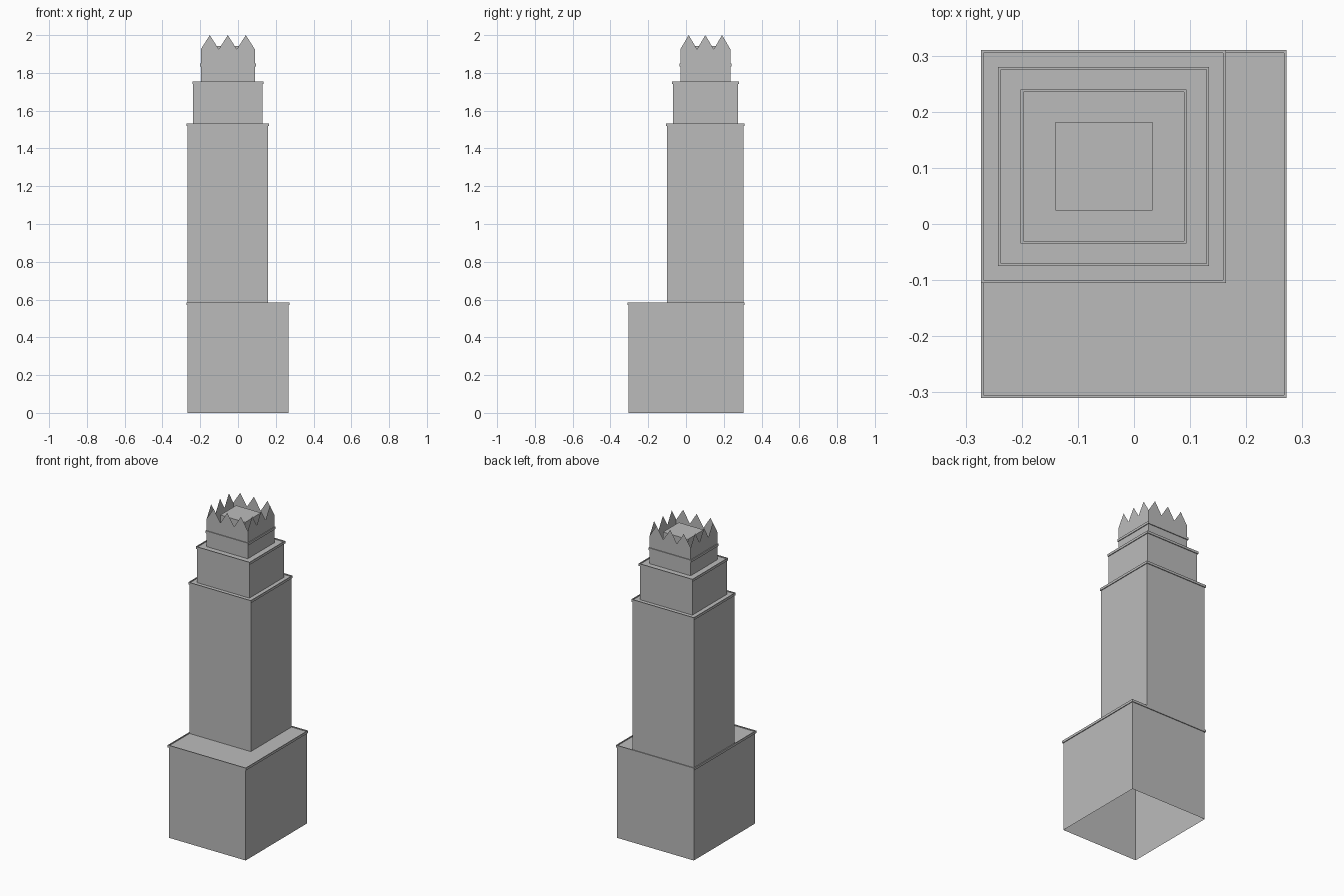
import bpy
import bmesh

if "Cube" in bpy.data.objects:
    bpy.data.objects.remove(bpy.data.objects["Cube"])

stone = bpy.data.materials.new("stone grey")
stone.use_nodes = True
GREY = (0.5, 0.5, 0.5, 1)
stone.diffuse_color = GREY
stone.node_tree.nodes["Principled BSDF"].inputs["Base Color"].default_value = GREY


def finish(name, bm):
    mesh = bpy.data.meshes.new(name)
    bm.to_mesh(mesh)
    bm.free()
    mesh.materials.append(stone)
    obj = bpy.data.objects.new(name, mesh)
    bpy.context.scene.collection.objects.link(obj)
    return obj


def corners(rect, inset):
    x0, x1, y0, y1 = rect
    x0, x1, y0, y1 = x0 + inset, x1 - inset, y0 + inset, y1 - inset
    return [(x0, y0), (x1, y0), (x1, y1), (x0, y1)]


def loft(name, rect, steps, cap=True):
    """Join rectangular loops given as (inset, height), optionally capping the last."""
    bm = bmesh.new()
    loops = [[bm.verts.new((x, y, z)) for x, y in corners(rect, inset)] for inset, z in steps]
    for low, high in zip(loops, loops[1:]):
        for i in range(4):
            j = (i + 1) % 4
            bm.faces.new((low[i], low[j], high[j], high[i]))
    if cap:
        bm.faces.new(loops[-1])
    return finish(name, bm)


INSET = 0.005      # wall set back from the cornice
BAND = 0.015       # cornice height
LIP = 0.006        # roof sunk behind the cornice

# Stepped tiers: outer rectangle, bottom and top heights
base = (-0.273, 0.272, -0.31, 0.31)
shaft = (-0.273, 0.164, -0.105, 0.31)
upper = (-0.242, 0.134, -0.075, 0.28)
head = (-0.202, 0.094, -0.035, 0.24)
tiers = [("base", base, 0, 0.585), ("shaft", shaft, 0.578, 1.533),
         ("upper_tier", upper, 1.526, 1.755), ("head_tier", head, 1.748, 1.85)]

for name, rect, z0, z1 in tiers:
    loft(name + "_walls", rect, [(INSET, z0), (INSET, z1 - BAND)], cap=False)
    loft(name + "_cornice", rect, [(INSET, z1 - BAND), (0, z1 - BAND), (0, z1),
                                   (INSET, z1), (INSET, z1 - LIP)])

# Raised block inside the crown
loft("roof_block", (-0.14, 0.033, 0.024, 0.182), [(0, 1.844), (0, 1.943)])

# Crown: thin walls with three spikes on each side
SPIKES, FOOT, VALLEY, TIP = 3, 1.844, 1.925, 2.0
bm = bmesh.new()
ring = corners(head, INSET)
for i, (ax, ay) in enumerate(ring):
    bx, by = ring[(i + 1) % 4]
    outline = [(0, FOOT), (1, FOOT)]
    for k in range(2 * SPIKES, -1, -1):
        outline.append((k / (2 * SPIKES), TIP if k % 2 else VALLEY))
    bm.faces.new([bm.verts.new((ax + (bx - ax) * t, ay + (by - ay) * t, z)) for t, z in outline])
bmesh.ops.remove_doubles(bm, verts=bm.verts, dist=0.0005)
finish("spiked_crown", bm)
